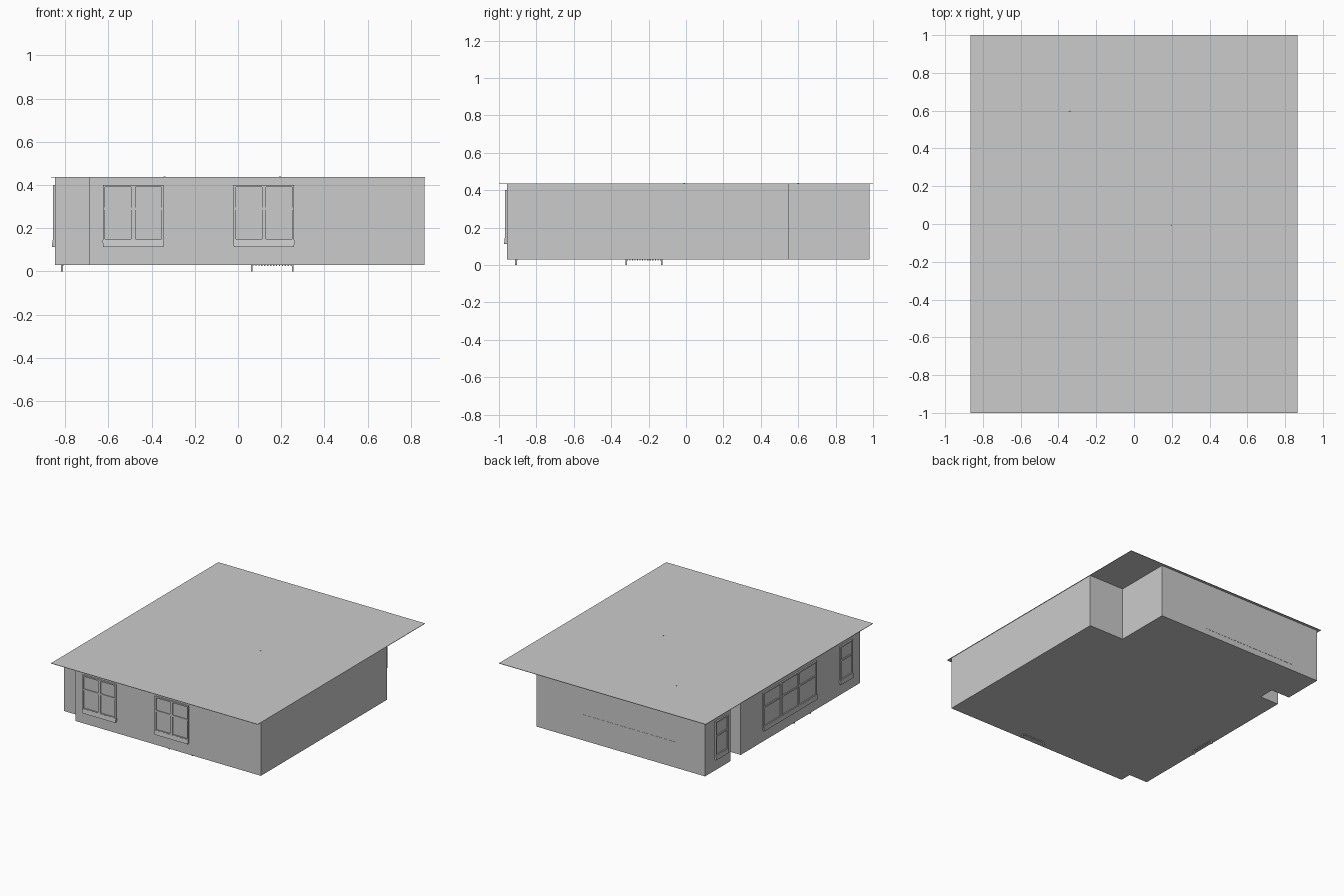
import bpy, bmesh
from mathutils import Matrix, Vector

if "Cube" in bpy.data.objects:
    bpy.data.objects.remove(bpy.data.objects["Cube"])

ROOF_Z, FLOOR_Z = 0.437, 0.03


def finish(name, bm):
    bmesh.ops.recalc_face_normals(bm, faces=bm.faces)
    mesh = bpy.data.meshes.new(name)
    bm.to_mesh(mesh)
    bm.free()
    ob = bpy.data.objects.new(name, mesh)
    bpy.context.collection.objects.link(ob)
    return ob


def add_box(bm, x0, x1, y0, y1, z0, z1):
    size = Matrix.Diagonal((x1 - x0, y1 - y0, z1 - z0, 1))
    mid = Matrix.Translation(((x0 + x1) / 2, (y0 + y1) / 2, (z0 + z1) / 2))
    return bmesh.ops.create_cube(bm, size=1, matrix=mid @ size)["verts"]


def box(name, *dims):
    bm = bmesh.new()
    add_box(bm, *dims)
    return finish(name, bm)


# House walls: one footprint with corner notches and an entry recess, extruded up
plan = [(-0.69, -0.957), (0.862, -0.957), (0.862, 0.552), (0.567, 0.552),
        (0.567, 0.98), (-0.846, 0.98), (-0.846, 0.674), (-0.69, 0.674),
        (-0.69, 0.554), (-0.846, 0.554), (-0.846, -0.87), (-0.69, -0.87)]
bm = bmesh.new()
base = bm.faces.new([bm.verts.new((x, y, FLOOR_Z)) for x, y in plan])
top = bmesh.ops.extrude_face_region(bm, geom=[base])["geom"]
bmesh.ops.translate(bm, vec=(0, 0, ROOF_Z - 0.003 - FLOOR_Z),
                    verts=[v for v in top if isinstance(v, bmesh.types.BMVert)])
finish("house_walls", bm)

# Flat roof slab
box("flat_roof", -0.865, 0.865, -1, 1, ROOF_Z - 0.003, ROOF_Z)


def window(name, width, columns, place):
    """Window on a local wall plane: x along the wall, -y outwards."""
    bm = bmesh.new()
    h, t, d = width / 2, 0.01, 0.011
    z0, z1, zm = 0.14, 0.40, 0.29
    # Casing and vertical mullions
    for i in range(columns + 1):
        x = -h + t / 2 + (width - t) * i / columns
        w = t if 0 < i < columns else t / 2
        add_box(bm, x - w, x + w, -d, 0.002, z0, z1)
    for z in (z0 + t / 2, z1 - t / 2):
        add_box(bm, -h, h, -d, 0.002, z - t / 2, z + t / 2)
    # Meeting rail
    add_box(bm, -h, h, -d * 0.8, 0.002, zm - 0.006, zm + 0.006)
    # Inset glass
    add_box(bm, -h, h, -0.003, 0.002, z0, z1)
    # Sill, flared towards its lower edge
    sill = add_box(bm, -h - 0.002, h + 0.002, -0.016, 0.002, 0.113, 0.145)
    for v in sill:
        if v.co.z > 0.13 and v.co.y < -0.01:
            v.co.y += 0.004
        if v.co.z < 0.12:
            v.co.x *= 0.98
    ob = finish(name, bm)
    ob.matrix_world = place


# Front windows
for i, x in enumerate((-0.485, 0.12)):
    window(f"front_window_{i + 1}", 0.28, 2, Matrix.Translation((x, -0.957, 0)))

# Left side windows
turn = Matrix.Rotation(-1.5707963, 4, 'Z')
for name, y, w, n in (("side_window_back", 0.79, 0.15, 1),
                      ("side_window_triple", -0.025, 0.64, 3),
                      ("side_window_front", -0.70, 0.15, 1)):
    window(name, w, n, Matrix.Translation((-0.846, y, 0)) @ turn)


# Radiator feet showing under the floor, with a row of small fin ends
def radiator(name, length, place):
    bm = bmesh.new()
    for s in (-1, 1):
        x = s * length / 2
        add_box(bm, x - 0.004, x + 0.004, -0.005, 0.005, 0, 0.032)
    fins = 14
    for i in range(fins):
        x = (i + 0.5) / fins * length - length / 2
        add_box(bm, x - 0.003, x + 0.003, -0.006, 0.006, 0.025, 0.032)
    finish(name, bm).matrix_world = place


radiator("front_radiator", 0.19, Matrix.Translation((0.158, -0.908, 0)))
radiator("side_radiator", 0.19, Matrix.Translation((-0.814, -0.225, 0)) @ turn)

# Shallow panel just breaking the back wall surface
box("back_wall_panel", -0.62, 0.18, 0.975, 0.9815, 0.075, 0.225)

# Tiny ceiling fixing caps poking through the roof
for i, (x, y) in enumerate(((-0.34, 0.60), (0.195, -0.01))):
    bm = bmesh.new()
    bmesh.ops.create_cone(bm, cap_ends=True, segments=12, radius1=0.005, radius2=0.004,
                          depth=0.006, matrix=Matrix.Translation((x, y, ROOF_Z)))
    finish(f"roof_cap_{i + 1}", bm)
